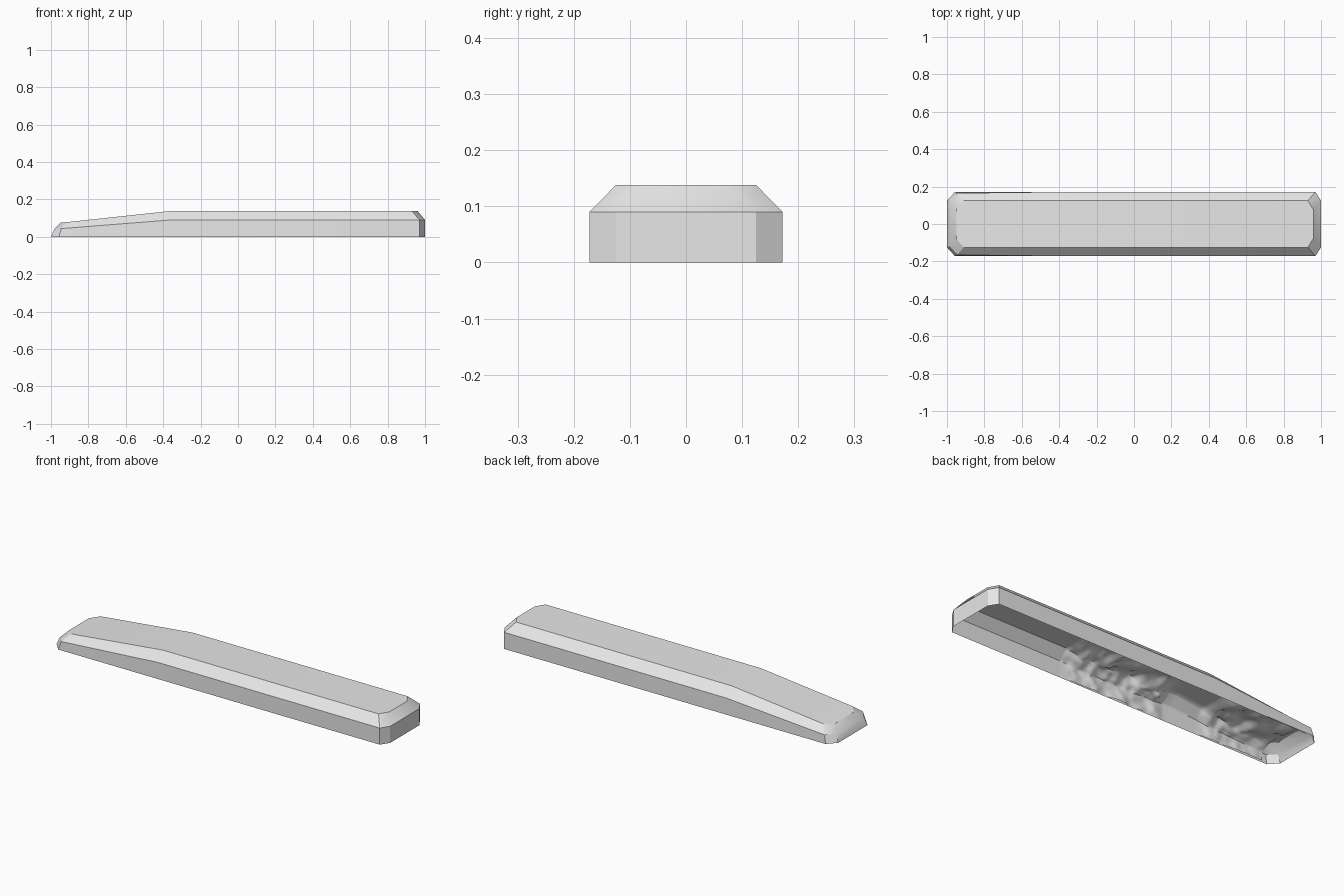
import bpy, bmesh
from mathutils import Vector, noise

if "Cube" in bpy.data.objects:
    bpy.data.objects.remove(bpy.data.objects["Cube"])

grey = bpy.data.materials.new("light_grey")
grey.diffuse_color = (0.8, 0.8, 0.8, 1)
grey.use_nodes = True
grey.node_tree.nodes["Principled BSDF"].inputs["Base Color"].default_value = grey.diffuse_color


def finish(bm, name, angle):
    me = bpy.data.meshes.new(name)
    bm.to_mesh(me)
    bm.free()
    me.materials.append(grey)
    ob = bpy.data.objects.new(name, me)
    bpy.context.collection.objects.link(ob)
    bpy.ops.object.select_all(action='DESELECT')
    ob.select_set(True)
    bpy.context.view_layer.objects.active = ob
    bpy.ops.object.shade_smooth_by_angle(angle=angle)
    return ob


# Outer shell: half outlines (x, y, z) at the rim, wall top and roof edge, open below
rim = [(1, .125, 0), (.97, .172, 0), (-.36, .172, 0), (-.957, .172, 0), (-1, .125, 0)]
wall = [(1, .125, .09), (.97, .172, .09), (-.36, .172, .09), (-.945, .165, .044), (-.983, .12, .04)]
roof = [(.96, .075, .138), (.93, .125, .138), (-.36, .125, .138), (-.91, .125, .079), (-.95, .08, .075)]

bm = bmesh.new()
rings = []
for half in (rim, wall, roof):
    full = half + [(x, -y, z) for x, y, z in reversed(half)]
    rings.append([bm.verts.new(p) for p in full])
n = len(rings[0])
for a, b in zip(rings, rings[1:]):
    for i in range(n):
        j = (i + 1) % n
        bm.faces.new((a[i], a[j], b[j], b[i]))
top = rings[2]
for i in range(n // 2 - 1):
    bm.faces.new((top[i], top[i + 1], top[n - 2 - i], top[n - 1 - i]))
bmesh.ops.recalc_face_normals(bm, faces=bm.faces)
if sum(f.normal.z for f in bm.faces) < 0:
    bmesh.ops.reverse_faces(bm, faces=bm.faces)
finish(bm, "bar_shell", 0.52)


# Rough lining under the shell: the inner section, pushed inward by noise
def section(x):
    t = min(max((-.36 - x) / .59, 0), 1)
    w, wz, rz = .171 - .007 * t, .089 - .046 * t, .136 - .06 * t
    return [Vector((x, y, z)) for y, z in
            [(-w, .001), (-w, wz), (-.124, rz), (.124, rz), (w, wz), (w, .001)]]


def rough(p):
    fade = min(1, max(0, (.31 - p.x) / .08))
    gap = min(1, max(.03, (abs(p.x + .42) - .1) / .06))   # smoother patch
    v = noise.noise(p * 11) * .7 + noise.noise(p * 25) * .35
    return max(.01, .3 + v * .75) * fade * gap


bm = bmesh.new()
rows = []
STEPS, CUTS = 110, 8
for i in range(STEPS + 1):
    pts = section(.31 - 1.23 * i / STEPS)
    row = []
    for a, b in zip(pts, pts[1:]):
        for k in range(CUTS):
            p = a.lerp(b, k / CUTS)
            r = rough(p)
            row.append(bm.verts.new((p.x, p.y * (1 - .12 * r), p.z * (1 - .4 * r))))
    row.append(bm.verts.new(pts[-1]))
    rows.append(row)
for a, b in zip(rows, rows[1:]):
    for k in range(len(a) - 1):
        bm.faces.new((a[k], b[k], b[k + 1], a[k + 1]))
bmesh.ops.recalc_face_normals(bm, faces=bm.faces)
if sum(f.normal.z * f.calc_area() for f in bm.faces) > 0:
    bmesh.ops.reverse_faces(bm, faces=bm.faces)
finish(bm, "rough_underside_lining", 0.8)
